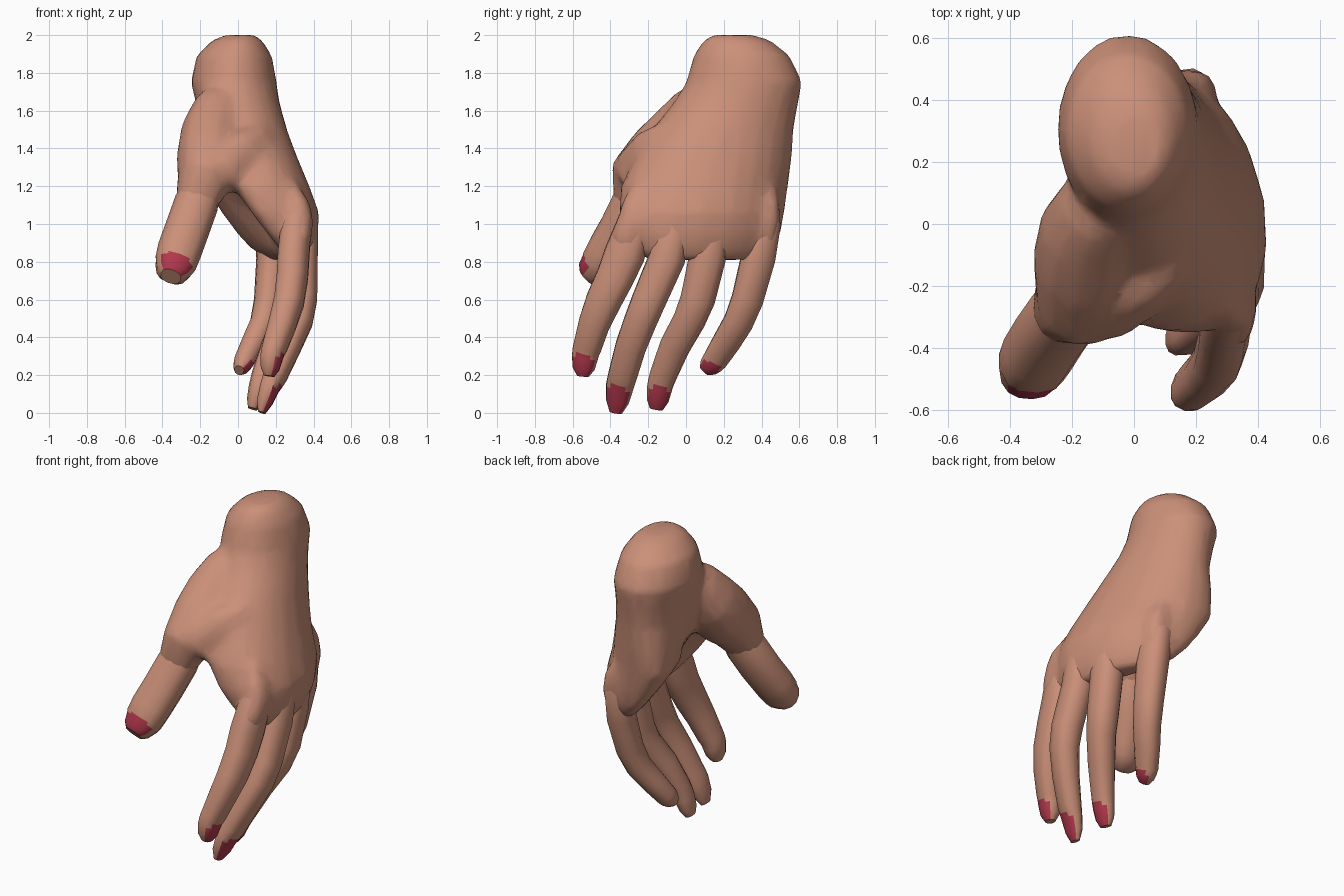
import bpy, bmesh, math
from mathutils import Vector

cube = bpy.data.objects.get("Cube")
if cube:
    bpy.data.objects.remove(cube, do_unlink=True)


def material(name, rgb):
    m = bpy.data.materials.new(name)
    m.use_nodes = True
    m.diffuse_color = (*rgb, 1)
    m.node_tree.nodes["Principled BSDF"].inputs["Base Color"].default_value = (*rgb, 1)
    return m


SKIN = material("skin", (0.60, 0.28, 0.19))
NAIL = material("red_nail", (0.46, 0.04, 0.075))
SIDES = 12


def loft(bm, rings):
    """Bridge equal rings of points and cap both ends; returns the bands of faces."""
    vs = [[bm.verts.new(p) for p in r] for r in rings]
    n = len(vs[0])
    bands = [[bm.faces.new((a[i], a[(i + 1) % n], b[(i + 1) % n], b[i])) for i in range(n)]
             for a, b in zip(vs, vs[1:])]
    bm.faces.new(vs[0][::-1])
    bm.faces.new(vs[-1])
    return bands


def tube_rings(path, up):
    """Slightly squared rings along a path of (x, y, z, half width, half depth)."""
    pts = [Vector(p[:3]) for p in path]
    rings = []
    for i, p in enumerate(path):
        t = (pts[min(i + 1, len(pts) - 1)] - pts[max(i - 1, 0)]).normalized()
        side = t.cross(Vector(up)).normalized()
        out = side.cross(t)
        ring = []
        for k in range(SIDES):
            a = 2 * math.pi * k / SIDES
            c, s = math.cos(a), math.sin(a)
            ring.append(pts[i] + side * p[3] * math.copysign(abs(c) ** 0.85, c)
                        + out * p[4] * math.copysign(abs(s) ** 0.85, s))
        rings.append(ring)
    return rings


def finish(name, bm, angle):
    bmesh.ops.recalc_face_normals(bm, faces=bm.faces)
    me = bpy.data.meshes.new(name)
    bm.to_mesh(me)
    bm.free()
    me.materials.append(SKIN)
    me.materials.append(NAIL)
    ob = bpy.data.objects.new(name, me)
    bpy.context.scene.collection.objects.link(ob)
    bpy.ops.object.select_all(action='DESELECT')
    ob.select_set(True)
    bpy.context.view_layer.objects.active = ob
    bpy.ops.object.shade_smooth_by_angle(angle=math.radians(angle))
    return ob


def finger(name, path, up):
    """Finger whose last bands carry a nail on the outer side."""
    bm = bmesh.new()
    bands = loft(bm, tube_rings(path, up))
    for band in bands[-3:]:
        for i in (1, 2, 3, 4):
            # rounded root: only the two middle faces on the first band
            if band is not bands[-3] or i in (2, 3):
                band[i].material_index = 1
    return finish(name, bm, 38)


# Palm and wrist: z, x range, y range, sideways bend, hollow, roundness
PALM = [
    (2.00, -0.07, 0.09, 0.14, 0.36, 0, 0, 1),
    (1.97, -0.14, 0.13, 0.09, 0.45, 0, 0, 1),
    (1.89, -0.22, 0.18, 0.04, 0.55, 0, 0, 1),
    (1.75, -0.25, 0.205, 0.00, 0.615, 0, 0, 1),
    (1.65, -0.22, 0.225, -0.06, 0.595, 0.05, 0, 1),
    (1.50, -0.18, 0.27, -0.18, 0.57, 0.15, 0, 0.95),
    (1.35, -0.15, 0.325, -0.27, 0.56, 0.3, 0.04, 0.85),
    (1.20, -0.11, 0.385, -0.345, 0.54, 0.47, 0.12, 0.78),
    (1.06, 0.00, 0.435, -0.355, 0.52, 0.55, 0.15, 0.75),
    (0.95, 0.10, 0.43, -0.33, 0.50, 0.6, 0.10, 0.75),
    (0.87, 0.18, 0.41, -0.29, 0.46, 0.65, 0.04, 0.8),
    (0.81, 0.26, 0.38, -0.20, 0.38, 0.7, 0, 0.9),
]


def palm_ring(z, x0, x1, y0, y1, bend, hollow, power, n=24):
    pts = []
    for k in range(n):
        a = 2 * math.pi * k / n
        c, s = math.cos(a), math.sin(a)
        y = (y0 + y1) / 2 + (y1 - y0) / 2 * math.copysign(abs(s) ** power, s)
        x = (x0 + x1) / 2 + (x1 - x0) / 2 * math.copysign(abs(c) ** power, c)
        if c < -0.01:
            x += hollow * math.exp(-((y + 0.02) / 0.2) ** 2)
        pts.append((x - bend * (y + 0.08) ** 2, y, z))
    return pts


bm = bmesh.new()
loft(bm, [palm_ring(*r) for r in PALM])
# Thumb mound
loft(bm, tube_rings([
    (-0.06, 0.13, 1.71, 0.08, 0.07),
    (-0.10, 0.06, 1.61, 0.14, 0.14),
    (-0.135, -0.03, 1.48, 0.17, 0.17),
    (-0.155, -0.14, 1.36, 0.17, 0.18),
    (-0.175, -0.255, 1.24, 0.145, 0.16),
    (-0.22, -0.285, 1.12, 0.115, 0.105),
    (-0.25, -0.32, 1.03, 0.07, 0.06)], (0.2, -1, 0.2)))
# Web between thumb and first finger, sunk into the palm at its far end
loft(bm, tube_rings([
    (-0.19, -0.21, 1.27, 0.10, 0.09),
    (-0.07, -0.235, 1.29, 0.14, 0.14),
    (0.04, -0.18, 1.40, 0.11, 0.105),
    (0.12, -0.12, 1.44, 0.09, 0.08),
    (0.19, -0.07, 1.44, 0.05, 0.04)], (0, -1, 0)))
# Knuckles, each running into its finger
for x, y, lean in ((0.315, -0.265, 0.08), (0.345, -0.06, 0.06),
                   (0.305, 0.14, 0.02), (0.185, 0.405, 0.02)):
    loft(bm, tube_rings([
        (x - 0.05, y + 0.03, 1.22, 0.04, 0.04),
        (x - 0.01, y + 0.01, 1.10, 0.085, 0.075),
        (x, y, 1.02, 0.095, 0.085),
        (x, y - lean * 0.6, 0.92, 0.09, 0.075),
        (x - 0.01, y - lean, 0.82, 0.055, 0.045)], (1, -0.1, 0)))
palm = finish("palm_and_wrist", bm, 30)
# Weld the overlapping masses into one faceted skin
mod = palm.modifiers.new("weld", 'REMESH')
mod.mode = 'VOXEL'
mod.voxel_size = 0.02
mod = palm.modifiers.new("soften", 'SMOOTH')
mod.factor, mod.iterations = 0.5, 8
mod = palm.modifiers.new("facet", 'DECIMATE')
mod.ratio = 0.15
for m in [m.name for m in palm.modifiers]:
    bpy.ops.object.modifier_apply(modifier=m)
bpy.ops.object.shade_smooth_by_angle(angle=math.radians(35))

# Fingers and thumb
finger("thumb", [
    (-0.17, -0.235, 1.24, 0.09, 0.10),
    (-0.22, -0.285, 1.11, 0.118, 0.112),
    (-0.27, -0.355, 0.97, 0.118, 0.11),
    (-0.31, -0.42, 0.86, 0.118, 0.107),
    (-0.33, -0.46, 0.795, 0.112, 0.10),
    (-0.337, -0.475, 0.775, 0.104, 0.095),
    (-0.35, -0.51, 0.74, 0.084, 0.078),
    (-0.356, -0.53, 0.722, 0.055, 0.05)], (0.12, -1, 0.2))

finger("index_finger", [
    (0.29, -0.22, 1.14, 0.06, 0.06),
    (0.31, -0.265, 1.02, 0.095, 0.08),
    (0.295, -0.325, 0.84, 0.11, 0.083),
    (0.288, -0.375, 0.72, 0.102, 0.083),
    (0.27, -0.438, 0.59, 0.096, 0.08),
    (0.235, -0.487, 0.47, 0.085, 0.074),
    (0.195, -0.522, 0.35, 0.077, 0.066),
    (0.185, -0.53, 0.325, 0.074, 0.062),
    (0.178, -0.535, 0.295, 0.071, 0.06),
    (0.17, -0.542, 0.235, 0.06, 0.05),
    (0.165, -0.545, 0.195, 0.032, 0.028)], (1, -0.2, 0))

finger("middle_finger", [
    (0.31, -0.04, 1.14, 0.06, 0.06),
    (0.34, -0.055, 1.02, 0.09, 0.085),
    (0.338, -0.10, 0.82, 0.098, 0.085),
    (0.335, -0.195, 0.60, 0.092, 0.085),
    (0.318, -0.24, 0.49, 0.088, 0.08),
    (0.262, -0.293, 0.35, 0.083, 0.072),
    (0.20, -0.335, 0.20, 0.078, 0.062),
    (0.182, -0.345, 0.165, 0.076, 0.057),
    (0.168, -0.352, 0.135, 0.074, 0.052),
    (0.142, -0.364, 0.06, 0.062, 0.042),
    (0.125, -0.372, 0.002, 0.034, 0.02)], (1, -0.15, 0))

finger("ring_finger", [
    (0.27, 0.14, 1.14, 0.06, 0.06),
    (0.30, 0.14, 1.02, 0.095, 0.085),
    (0.298, 0.113, 0.82, 0.098, 0.088),
    (0.283, 0.062, 0.60, 0.092, 0.086),
    (0.258, 0.017, 0.49, 0.086, 0.08),
    (0.192, -0.06, 0.35, 0.081, 0.072),
    (0.132, -0.12, 0.20, 0.072, 0.061),
    (0.118, -0.133, 0.16, 0.069, 0.056),
    (0.108, -0.14, 0.13, 0.067, 0.053),
    (0.09, -0.15, 0.065, 0.058, 0.044),
    (0.078, -0.157, 0.022, 0.036, 0.026)], (1, 0.05, 0))

finger("little_finger", [
    (0.14, 0.40, 1.12, 0.06, 0.06),
    (0.175, 0.41, 1.00, 0.092, 0.085),
    (0.182, 0.382, 0.82, 0.092, 0.082),
    (0.163, 0.325, 0.60, 0.085, 0.076),
    (0.135, 0.277, 0.48, 0.08, 0.07),
    (0.085, 0.217, 0.38, 0.076, 0.064),
    (0.035, 0.155, 0.282, 0.068, 0.055),
    (0.028, 0.14, 0.265, 0.064, 0.052),
    (0.018, 0.12, 0.245, 0.056, 0.044),
    (0.006, 0.098, 0.225, 0.034, 0.026)], (1, 0.35, 0))
